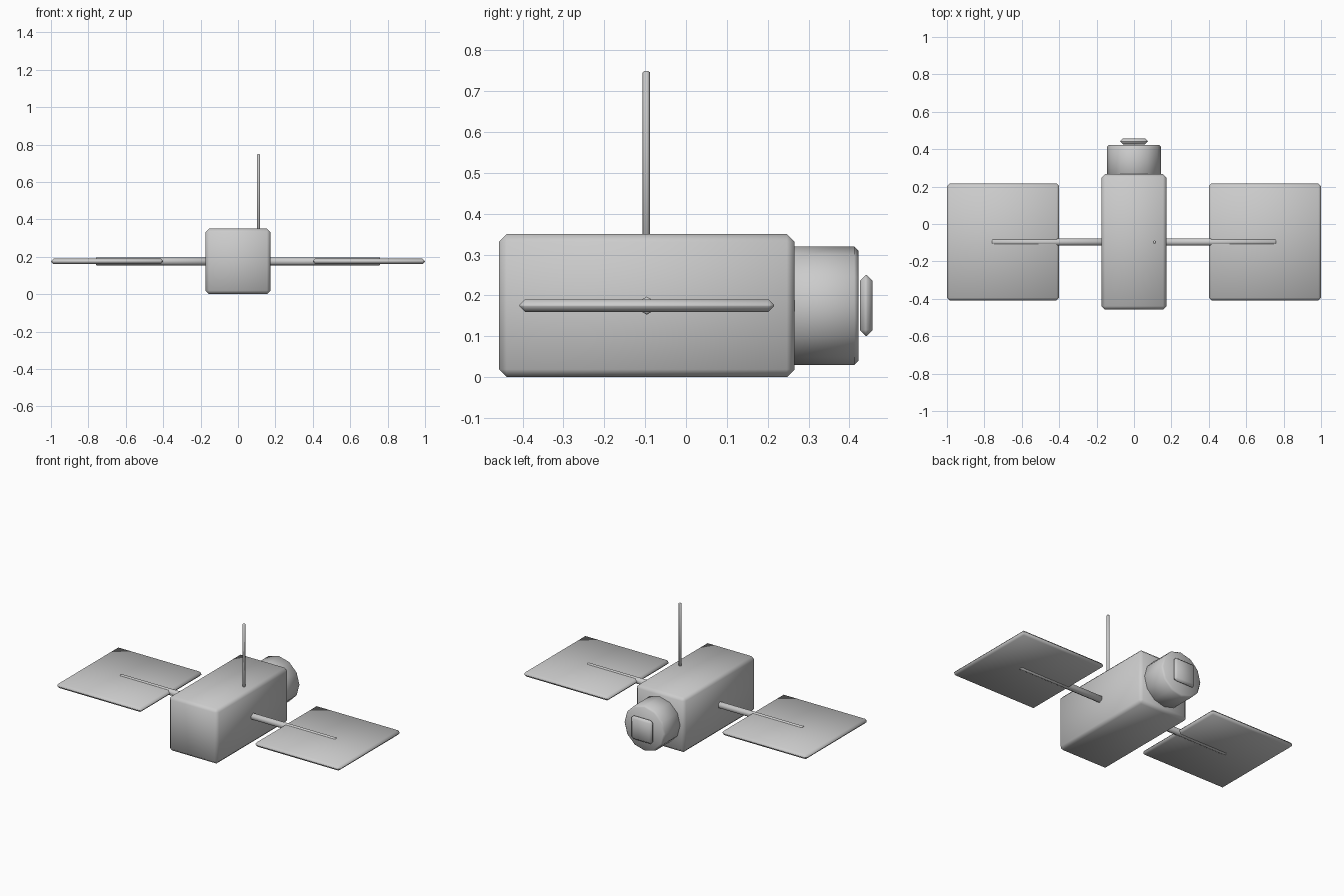
import bpy, bmesh
from math import pi
from mathutils import Matrix, Vector

if "Cube" in bpy.data.objects:
    bpy.data.objects.remove(bpy.data.objects["Cube"])


def finish(bm, name):
    bmesh.ops.recalc_face_normals(bm, faces=bm.faces)
    for f in bm.faces:
        f.smooth = True
    mesh = bpy.data.meshes.new(name)
    bm.to_mesh(mesh)
    bm.free()
    obj = bpy.data.objects.new(name, mesh)
    bpy.context.collection.objects.link(obj)
    return obj


def chamfered_box(name, lo, hi, chamfer):
    lo, hi = Vector(lo), Vector(hi)
    bm = bmesh.new()
    bmesh.ops.create_cube(bm, size=1, matrix=Matrix.Translation((lo + hi) / 2) @ Matrix.Diagonal((*(hi - lo), 1)))
    bmesh.ops.bevel(bm, geom=bm.edges[:], offset=chamfer, segments=1, affect='EDGES')
    return finish(bm, name)


def chamfered_rod(name, start, end, radius, sides, chamfer, spin=0.0):
    start, end = Vector(start), Vector(end)
    axis = end - start
    bm = bmesh.new()
    bmesh.ops.create_cone(bm, cap_ends=True, segments=sides, radius1=radius, radius2=radius,
                          depth=axis.length, matrix=Matrix.Rotation(spin, 4, 'Z'))
    # chamfer only the rims of the end caps
    rims = [e for e in bm.edges if abs(e.verts[0].co.z - e.verts[1].co.z) < 1e-5]
    bmesh.ops.bevel(bm, geom=rims, offset=chamfer, segments=1, affect='EDGES')
    if abs(axis.x) > 0.01:
        turn = Matrix.Rotation(pi / 2 if axis.x > 0 else -pi / 2, 4, 'Y')
    elif abs(axis.y) > 0.01:
        turn = Matrix.Rotation(-pi / 2, 4, 'X')
    else:
        turn = Matrix.Identity(4)
    bm.transform(Matrix.Translation((start + end) / 2) @ turn)
    return finish(bm, name)


# main body
chamfered_box("body", (-0.174, -0.458, 0), (0.174, 0.266, 0.35), 0.019)

# rear drum and the small plate floating just behind it
chamfered_rod("rear_drum", (0, 0.24, 0.175), (0, 0.422, 0.175), 0.145, 12, 0.01)
chamfered_box("rear_plate", (-0.074, 0.426, 0.101), (0.074, 0.457, 0.25), 0.0145)

# solar panels on their support arms
for side, s in (("left", -1), ("right", 1)):
    chamfered_box(side + "_panel", (min(s * 0.4, s), -0.408, 0.16),
                  (max(s * 0.4, s), 0.216, 0.19), 0.0135)
    chamfered_rod(side + "_arm", (s * 0.15, -0.096, 0.175), (s * 0.76, -0.096, 0.175),
                  0.022, 6, 0.004, spin=pi / 2)

# antenna on the roof
chamfered_rod("antenna", (0.11, -0.097, 0.33), (0.11, -0.097, 0.75), 0.009, 6, 0.004)
